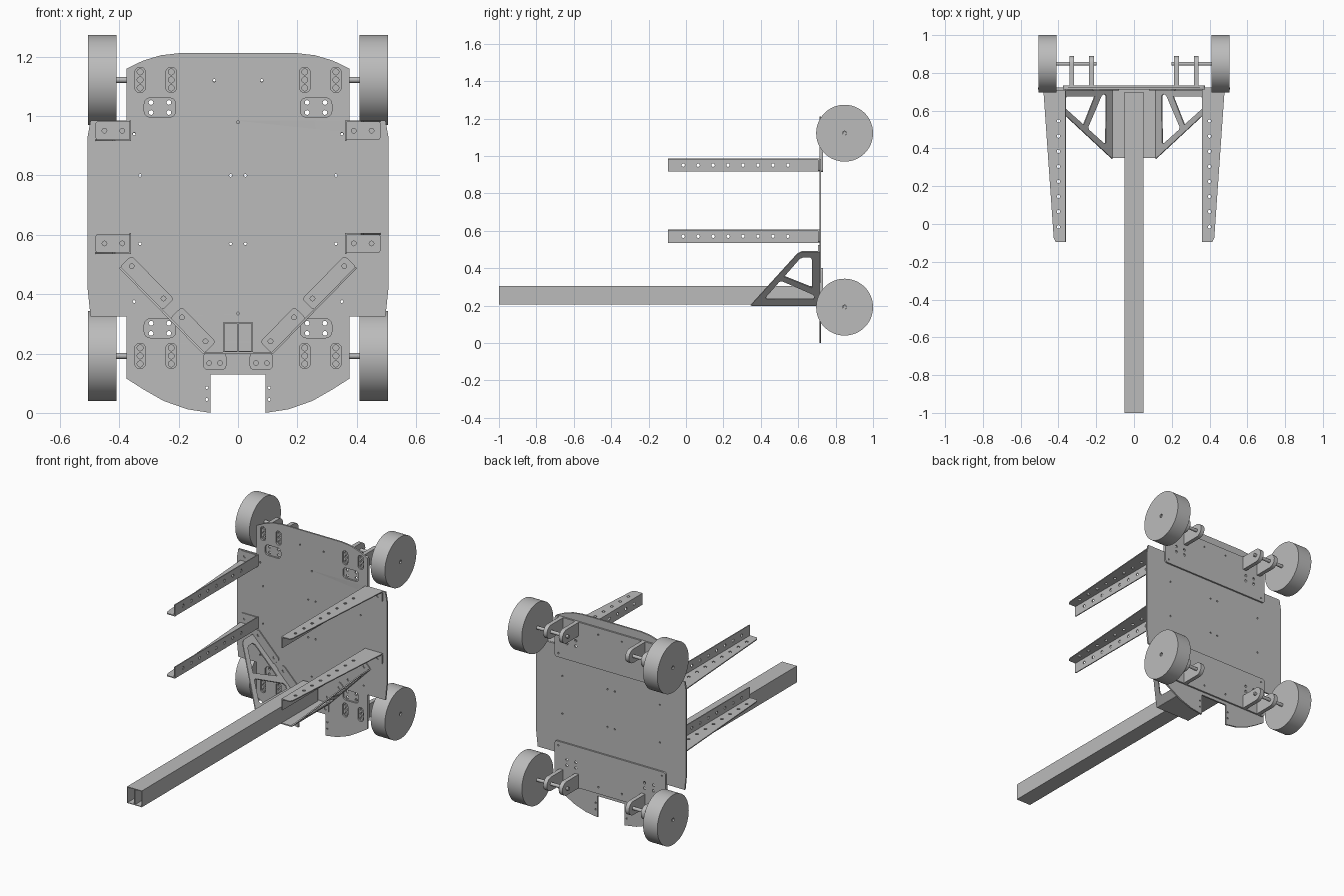
import bpy, bmesh
from math import sin, cos, pi, radians
from mathutils import Matrix, Vector

cube = bpy.data.objects.get("Cube")
if cube:
    bpy.data.objects.remove(cube, do_unlink=True)

GREY = (0.5, 0.5, 0.5, 1)
grey = bpy.data.materials.new("plain_grey")
grey.use_nodes = True
grey.diffuse_color = GREY
grey.node_tree.nodes["Principled BSDF"].inputs["Base Color"].default_value = GREY


# ---- helpers: 2D shapes ----
def circle(x, y, r, n=16):
    return [(x + r * cos(2 * pi * i / n), y + r * sin(2 * pi * i / n)) for i in range(n)]


def rounded(x, y, w, h, r, n=5):
    pts = []
    for k, (sx, sy) in enumerate([(1, 1), (-1, 1), (-1, -1), (1, -1)]):
        for i in range(n + 1):
            a = (k + i / n) * pi / 2
            pts.append((x + sx * (w / 2 - r) + r * cos(a), y + sy * (h / 2 - r) + r * sin(a)))
    return pts


def box2d(x0, x1, y0, y1):
    return [(x0, y0), (x1, y0), (x1, y1), (x0, y1)]


# ---- helpers: planes the shapes are drawn on ----
def frame(x, y, z, at):
    m = Matrix((x, y, z)).transposed().to_4x4()
    m.translation = at
    return m


def facing_front(y):
    return frame((1, 0, 0), (0, 0, 1), (0, -1, 0), (0, y, 0))


def facing_side(x):
    return frame((0, 1, 0), (0, 0, 1), (1, 0, 0), (x, 0, 0))


def sheet(name, outline, holes, thick, matrix):
    """Cut a flat outline with holes and give it thickness."""
    curve = bpy.data.curves.new(name, 'CURVE')
    curve.dimensions = '2D'
    curve.fill_mode = 'BOTH'
    curve.extrude = thick / 2
    for pts in [outline] + holes:
        s = curve.splines.new('POLY')
        s.points.add(len(pts) - 1)
        for p, (x, y) in zip(s.points, pts):
            p.co = (x, y, 0, 1)
        s.use_cyclic_u = True
    temp = bpy.data.objects.new(name, curve)
    mesh = bpy.data.meshes.new_from_object(temp)
    bpy.data.objects.remove(temp)
    bpy.data.curves.remove(curve)
    mesh.transform(matrix)
    bm = bmesh.new()
    bm.from_mesh(mesh)
    bmesh.ops.remove_doubles(bm, verts=bm.verts, dist=0.00005)
    bmesh.ops.recalc_face_normals(bm, faces=bm.faces)
    for f in bm.faces:
        f.smooth = True
    bm.to_mesh(mesh)
    bm.free()
    mesh.set_sharp_from_angle(angle=radians(30))
    mesh.materials.clear()
    mesh.materials.append(grey)
    ob = bpy.data.objects.new(name, mesh)
    bpy.context.scene.collection.objects.link(ob)
    return ob


AXLES = {"upper": (1.122, -1), "lower": (0.192, 1)}   # height, way to plate centre
AXLE_Y = 0.848
LUGS = (0.225, 0.33)
SIDES = {"left": 1, "right": -1}

# ---- main plate ----
half = [(0.092, 0.13), (0.092, 0), (0.17, 0.012), (0.25, 0.04), (0.32, 0.08), (0.375, 0.115),
        (0.375, 0.325), (0.497, 0.325), (0.507, 0.42), (0.507, 0.93), (0.497, 0.985),
        (0.375, 0.985), (0.375, 1.16), (0.32, 1.187), (0.26, 1.205), (0.2, 1.212)]
outline = half + [(-x, z) for x, z in reversed(half)]
bolts = [(0.08, 1.12), (0.33, 0.8), (0.025, 0.8), (0.33, 0.57), (0.025, 0.57),
         (0.35, 0.94), (0.35, 0.375), (0.105, 0.085), (0.105, 0.045)]
holes = [circle(0, z, 0.005, 10) for z in (0.98, 0.335)]
for s in SIDES.values():
    holes += [circle(s * x, z, 0.005, 10) for x, z in bolts]
    for z, d in AXLES.values():
        holes += [rounded(s * x, z, 0.036, 0.085, 0.017) for x in LUGS]
        holes.append(rounded(s * 0.263, z + d * 0.093, 0.106, 0.064, 0.02))
sheet("main_plate", outline, holes, 0.01, facing_front(0.718))

# ---- axle backing plates, lugs, axles and wheels ----
for level, (z, d) in AXLES.items():
    holes = []
    for s in SIDES.values():
        holes += [circle(s * x, z + k * 0.027, 0.01) for x in LUGS for k in (-1, 0, 1)]
        holes += [circle(s * 0.263 + i * 0.03, z + d * 0.093 + j * 0.017, 0.008, 12)
                  for i in (-1, 1) for j in (-1, 1)]
        holes += [circle(s * 0.35, z + d * 0.183, 0.005, 10), circle(s * 0.08, z, 0.005, 10)]
    mid, height = z + d * 0.083, 0.25
    sheet(level + "_backing_plate", rounded(0, mid, 0.75, height, 0.015), holes, 0.01,
          facing_front(0.728))
    for side, s in SIDES.items():
        tag = level + "_" + side
        arc = [(AXLE_Y + 0.042 * cos(a), z + 0.042 * sin(a))
               for a in (pi * (i / 16 - 0.5) for i in range(17))]
        lug = [(0.733, z - 0.042)] + arc + [(0.733, z + 0.042)]
        for x, place in zip(LUGS, ("inner", "outer")):
            sheet(f"{tag}_{place}_lug", lug, [], 0.025, facing_side(s * x))
        sheet(tag + "_axle", circle(AXLE_Y, z, 0.01), [], 0.3, facing_side(s * 0.348))
        sheet(tag + "_wheel", circle(AXLE_Y, z, 0.152, 64), [circle(AXLE_Y, z, 0.011)],
              0.096, facing_side(s * 0.458))

# ---- angle-section arms ----
for level, z in {"upper": 0.951, "lower": 0.571}.items():
    for side, s in SIDES.items():
        tag = f"{level}_{side}_arm"
        spots = [-0.015 + 0.08 * i for i in range(8)]
        flange = [(s * 0.36, -0.095), (s * 0.415, -0.095), (s * 0.425, -0.075),
                  (s * 0.48, 0.713), (s * 0.36, 0.713)]
        sheet(tag + "_flange", flange, [circle(s * 0.4, y, 0.009, 12) for y in spots], 0.006,
              Matrix.Translation((0, 0, z + s * 0.032)))
        sheet(tag + "_web", box2d(-0.095, 0.713, z - 0.035, z + 0.035),
              [circle(y, z, 0.009, 12) for y in spots], 0.006, facing_side(s * 0.363))
        sheet(tag + "_tab", rounded(s * 0.42, z, 0.12, 0.064, 0.01),
              [circle(s * x, z, 0.008, 12) for x in (0.39, 0.45)], 0.006, facing_front(0.71))

# ---- twin-tube tongue ----
for side, s in SIDES.items():
    a, b = sorted((0, s * 0.05))
    sheet(side + "_tongue_tube", box2d(a, b, 0.205, 0.305),
          [box2d(a + 0.004, b - 0.004, 0.209, 0.301)], 1.7, facing_front(-0.15))

# ---- folded tongue bracket with braced wings ----
sheet("bracket_floor", box2d(-0.118, 0.118, 0.35, 0.713), [], 0.007,
      Matrix.Translation((0, 0, 0.2015)))
wing = [(0.345, 0), (0.595, 0.275), (0.62, 0.288), (0.713, 0.288), (0.713, 0)]
upper_cut = [(0.525, 0.155), (0.608, 0.25), (0.625, 0.257), (0.665, 0.257), (0.675, 0.245),
             (0.675, 0.095)]
lower_cut = [(0.43, 0.035), (0.427, 0.045), (0.5, 0.128), (0.515, 0.13), (0.68, 0.058),
             (0.688, 0.045), (0.68, 0.033)]
for side, s in SIDES.items():
    up = Vector((s * 0.98, 0, 1))
    normal = Vector((-1, 0, s * 0.98)).normalized()
    sheet(side + "_bracket_wing", wing, [upper_cut, lower_cut], 0.007,
          frame((0, 1, 0), up, normal, (s * 0.116, 0, 0.202)))
    # tabs that bolt the bracket to the plate
    run = up.normalized()
    across = Vector((-s * run.z, 0, abs(run.x)))
    slope = frame(run, across, (0, 1, 0), (s * 0.116, 0.71, 0.202))
    for place, u, length in (("lower", 0.08, 0.165), ("upper", 0.302, 0.205)):
        gap = length / 2 - 0.026
        sheet(f"{side}_bracket_{place}_tab", rounded(u, 0.028, length, 0.056, 0.012),
              [circle(u + k * gap, 0.032, 0.008, 12) for k in (-1, 1)], 0.006, slope)
    sheet(side + "_bracket_foot", rounded(s * 0.078, 0.174, 0.077, 0.056, 0.012),
          [circle(s * x, 0.168, 0.008, 12) for x in (0.06, 0.097)], 0.006, facing_front(0.71))
